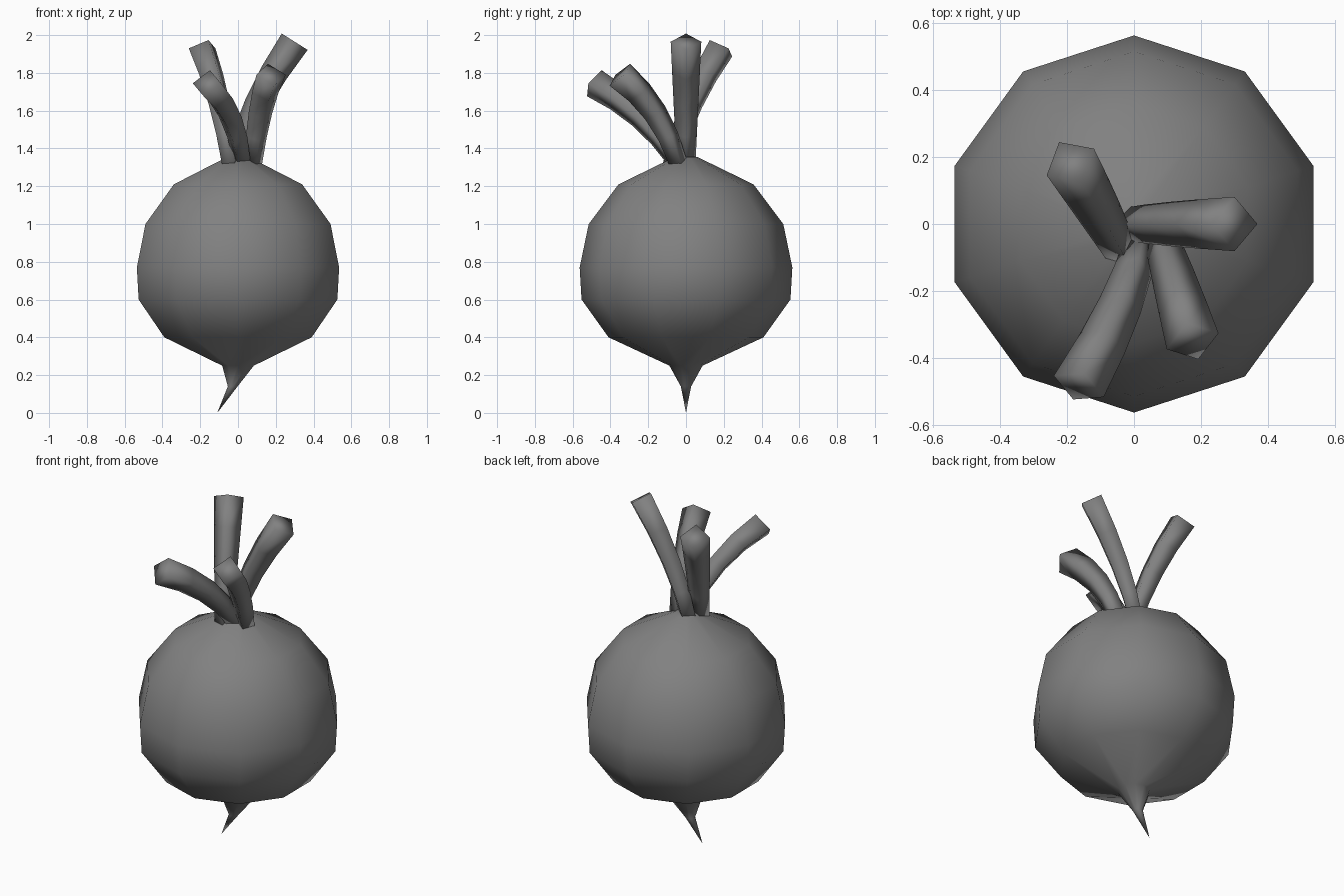
import bpy, bmesh, math
from mathutils import Vector

cube = bpy.data.objects.get("Cube")
if cube:
    bpy.data.objects.remove(cube, do_unlink=True)

mat = bpy.data.materials.new("plain_grey")
mat.use_nodes = True
GREY = (0.22, 0.22, 0.22, 1)
mat.diffuse_color = GREY
mat.node_tree.nodes["Principled BSDF"].inputs["Base Color"].default_value = GREY


def skin(name, rings, tip_low=None, tip_high=None):
    """Bridge rings of points; close each end with a tip or a flat cap."""
    bm = bmesh.new()
    loops = [[bm.verts.new(p) for p in ring] for ring in rings]
    n = len(loops[0])
    for a, b in zip(loops, loops[1:]):
        for i in range(n):
            j = (i + 1) % n
            bm.faces.new((a[i], a[j], b[j], b[i]))
    for loop, tip in ((loops[0], tip_low), (loops[-1], tip_high)):
        if tip is None:
            bm.faces.new(loop)
        else:
            v = bm.verts.new(tip)
            for i in range(n):
                bm.faces.new((loop[i], loop[(i + 1) % n], v))
    bmesh.ops.recalc_face_normals(bm, faces=bm.faces)
    for f in bm.faces:
        f.smooth = True
    mesh = bpy.data.meshes.new(name)
    bm.to_mesh(mesh)
    bm.free()
    mesh.materials.append(mat)
    obj = bpy.data.objects.new(name, mesh)
    bpy.context.collection.objects.link(obj)


# Ten-sided bulb with a bent root: (x offset, radius, height)
SIDES = 10
profile = [(-0.028, 0.027, 0.14), (0, 0.088, 0.25), (0, 0.41, 0.40),
           (0, 0.553, 0.60), (0, 0.563, 0.77), (0, 0.515, 1.0),
           (0, 0.357, 1.21), (0, 0.06, 1.355)]
rings = []
for x, r, z in profile:
    angles = [math.pi / 2 + math.tau * i / SIDES for i in range(SIDES)]
    rings.append([(x + r * math.cos(a), r * math.sin(a), z) for a in angles])
skin("bulb", rings, (-0.11, 0, 0), (0, 0, 1.36))


def stem(name, base, bend, end, steps=4):
    """Four-sided stalk along a curve, widening towards its cut end."""
    p0, p1, p2 = Vector(base), Vector(bend), Vector(end)
    heading = p2 - p0
    side = Vector((-heading.y, heading.x, 0)).normalized()
    rings = []
    for k in range(steps + 1):
        t = k / steps
        centre = p0 * (1 - t) ** 2 + p1 * 2 * t * (1 - t) + p2 * t * t
        s = t * 0.8
        along = ((p1 - p0) * (1 - s) + (p2 - p1) * s).normalized()
        up = along.cross(side)
        r = 0.05 + 0.031 * t
        rings.append([centre + r * d for d in (side, up, -side, -up)])
    skin(name, rings)


# Four cut stalks
stem("left_stem", (-0.02, 0, 1.32), (0.06, 0, 1.63), (0.30, 0, 1.965))
stem("back_stem", (-0.04, -0.08, 1.31), (-0.085, 0.01, 1.66), (-0.19, 0.185, 1.93))
stem("front_right_stem", (0.02, -0.05, 1.33), (-0.01, -0.22, 1.60), (-0.165, -0.485, 1.745))
stem("front_left_stem", (0.08, -0.04, 1.32), (0.11, -0.13, 1.62), (0.175, -0.35, 1.79))
